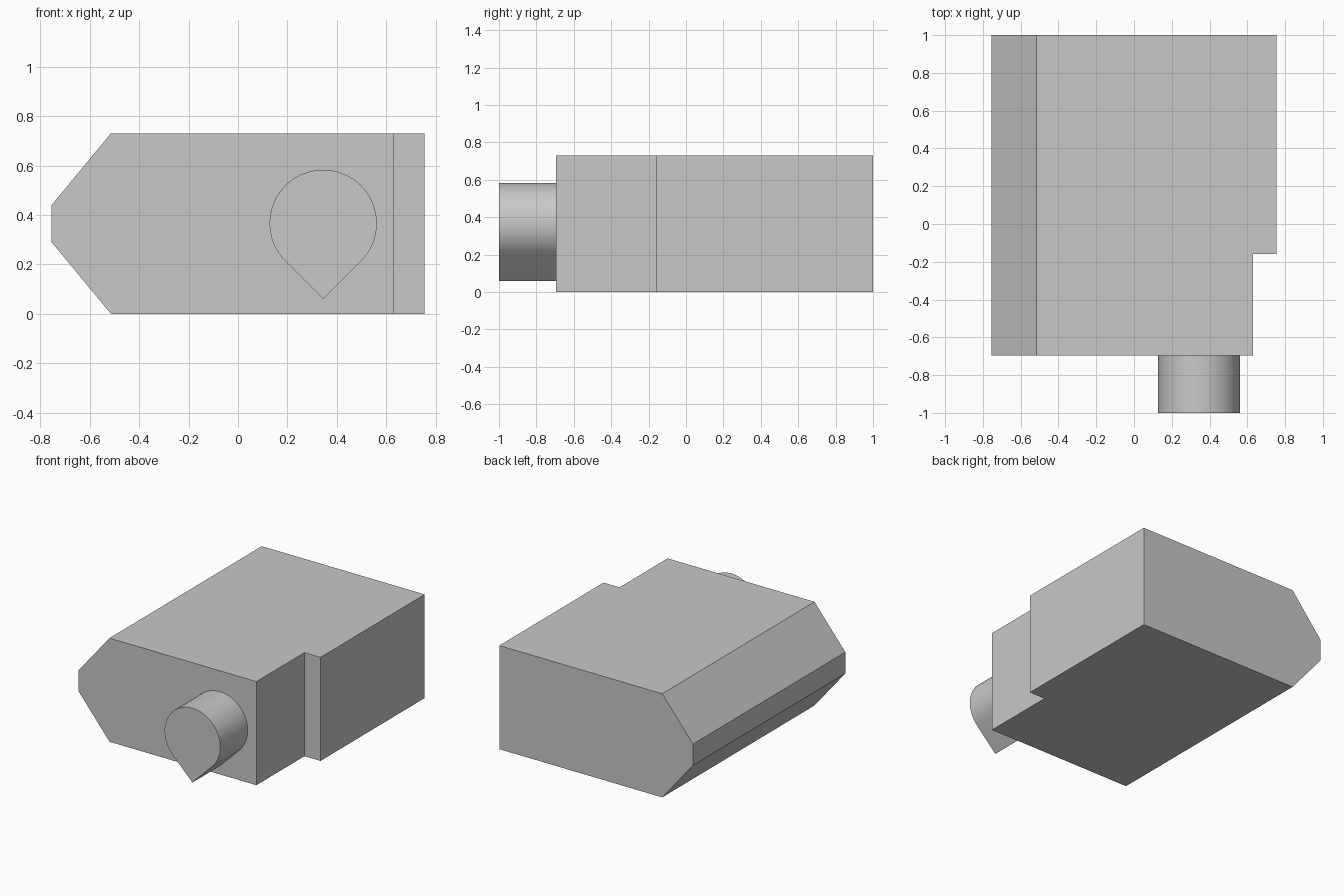
import bpy
import bmesh
from math import cos, sin, radians, sqrt
from mathutils import Vector

cube = bpy.data.objects.get("Cube")
if cube:
    bpy.data.objects.remove(cube, do_unlink=True)

FRONT, BACK, STEP_Y = -0.695, 1.0, -0.16
HEIGHT, STEP_DEPTH = 0.73, 0.125

grey = bpy.data.materials.new("plain grey")
grey.use_nodes = True
grey.diffuse_color = (0.58, 0.58, 0.58, 1)
grey.node_tree.nodes["Principled BSDF"].inputs["Base Color"].default_value = grey.diffuse_color


def prism(profile, y0, y1):
    """Extrude an XZ outline along y into a closed solid."""
    bm = bmesh.new()
    face = bm.faces.new([bm.verts.new((x, y0, z)) for x, z in profile])
    out = bmesh.ops.extrude_face_region(bm, geom=[face], use_keep_orig=True)
    moved = [g for g in out["geom"] if isinstance(g, bmesh.types.BMVert)]
    bmesh.ops.translate(bm, verts=moved, vec=(0, y1 - y0, 0))
    bmesh.ops.recalc_face_normals(bm, faces=bm.faces[:])
    return bm


def finish(bm, name):
    mesh = bpy.data.meshes.new(name)
    bm.to_mesh(mesh)
    bm.free()
    mesh.materials.append(grey)
    obj = bpy.data.objects.new(name, mesh)
    bpy.context.collection.objects.link(obj)
    return obj


# Body: block with one bevelled side
outline = [(-0.755, 0.29), (-0.515, 0), (0.63, 0),
           (0.63, HEIGHT), (-0.515, HEIGHT), (-0.755, 0.44)]
bm = prism(outline, FRONT, BACK)

# Step: pull the rear part of the straight side outwards
bmesh.ops.bisect_plane(bm, geom=bm.verts[:] + bm.edges[:] + bm.faces[:],
                       plane_co=(0, STEP_Y, 0), plane_no=(0, 1, 0))
bm.normal_update()
side = [f for f in bm.faces
        if f.normal.x > 0.9 and f.calc_center_median().y > STEP_Y]
pulled = bmesh.ops.extrude_discrete_faces(bm, faces=side)["faces"]
bmesh.ops.translate(bm, verts=list({v for f in pulled for v in f.verts}),
                    vec=Vector((STEP_DEPTH, 0, 0)))
bmesh.ops.dissolve_limit(bm, angle_limit=radians(1),
                         verts=bm.verts[:], edges=bm.edges[:])
bmesh.ops.recalc_face_normals(bm, faces=bm.faces[:])
finish(bm, "body")

# Peg: teardrop, a round arc closed by two tangents meeting below
cx, cz, r, steps = 0.345, 0.366, 0.217, 54
angles = [radians(-45 + 270 * i / steps) for i in range(steps + 1)]
teardrop = [(cx + r * cos(a), cz + r * sin(a)) for a in angles]
teardrop.append((cx, cz - r * sqrt(2)))
peg = finish(prism(teardrop, -1.0, FRONT), "teardrop_peg")

bpy.ops.object.select_all(action="DESELECT")
peg.select_set(True)
bpy.context.view_layer.objects.active = peg
bpy.ops.object.shade_smooth_by_angle(angle=radians(30))
